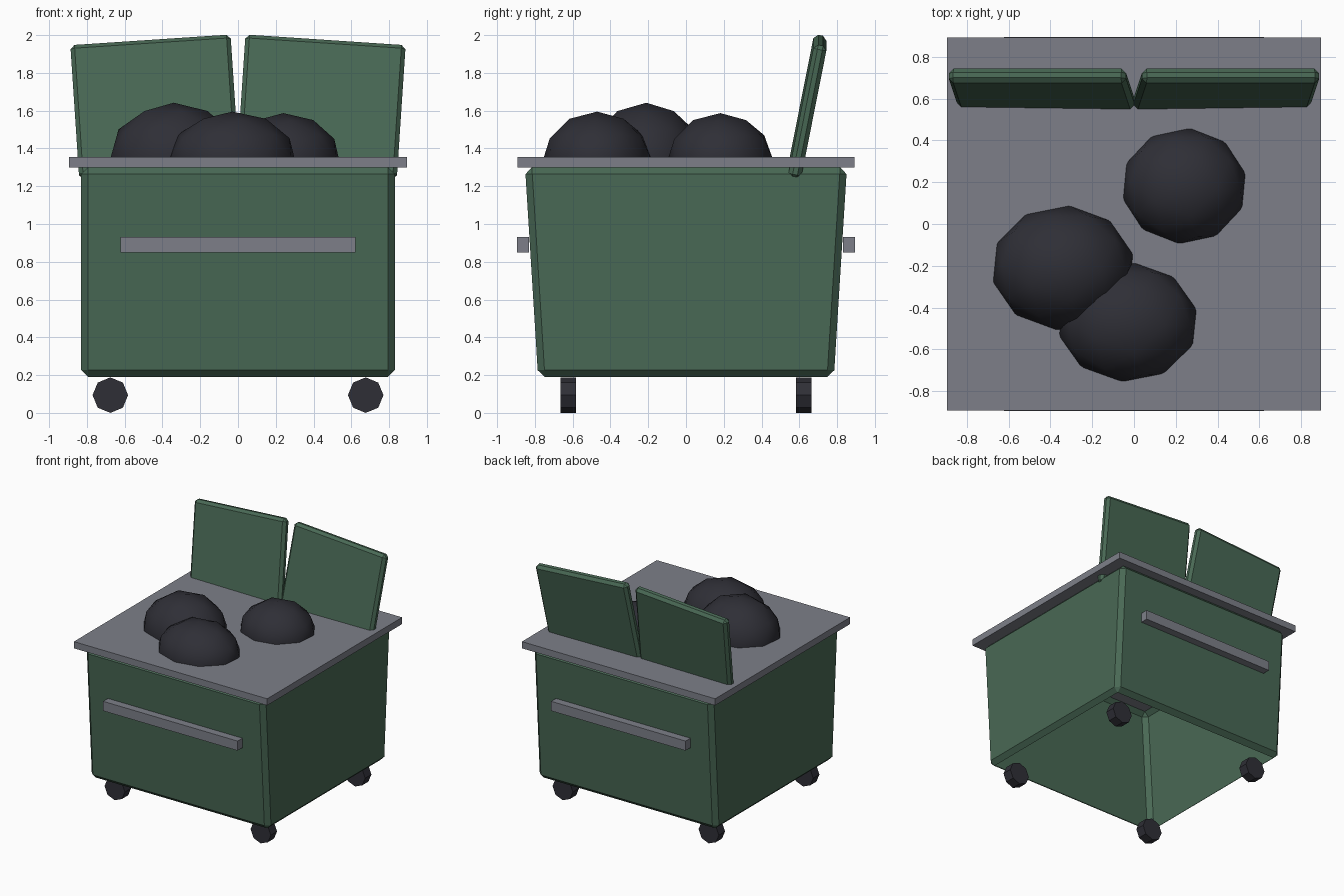
import bpy, bmesh, math
from mathutils import Matrix, Vector

if "Cube" in bpy.data.objects:
    bpy.data.objects.remove(bpy.data.objects["Cube"])


def material(name, rgb):
    m = bpy.data.materials.new(name)
    m.diffuse_color = (*rgb, 1)
    m.use_nodes = True
    m.node_tree.nodes["Principled BSDF"].inputs["Base Color"].default_value = m.diffuse_color
    return m


GREEN = material("bin_green", (0.066, 0.140, 0.090))
GREY = material("metal_grey", (0.205, 0.213, 0.250))
BLACK = material("bag_black", (0.028, 0.028, 0.037))


def finish(bm, name, mat, smooth=False):
    bmesh.ops.recalc_face_normals(bm, faces=bm.faces)
    for f in bm.faces:
        f.smooth = smooth
    me = bpy.data.meshes.new(name)
    bm.to_mesh(me)
    bm.free()
    me.materials.append(mat)
    ob = bpy.data.objects.new(name, me)
    bpy.context.collection.objects.link(ob)
    return ob


def new_box(size):
    bm = bmesh.new()
    bmesh.ops.create_cube(bm, size=1)
    bmesh.ops.scale(bm, vec=size, verts=bm.verts)
    return bm


def chamfer(bm, width):
    bmesh.ops.bevel(bm, geom=bm.edges[:], offset=width, segments=1,
                    profile=0.5, affect='EDGES')


def box(name, center, size, mat):
    bm = new_box(size)
    bmesh.ops.translate(bm, vec=center, verts=bm.verts)
    return finish(bm, name, mat)


# Tapered container shell, chamfered, open at top and bottom
bm = new_box((1.66, 2, 1.11))
for v in bm.verts:
    v.co.y *= 0.852 if v.co.z > 0 else 0.783
    v.co.z += 0.745
chamfer(bm, 0.036)
bm.normal_update()
caps = [f for f in bm.faces if abs(f.normal.z) > 0.95]
bmesh.ops.delete(bm, geom=caps, context='FACES')
finish(bm, "container_body", GREEN)

# Rim slab across the top
box("top_rim", (0, 0, 1.328), (1.79, 1.785, 0.056), GREY)

# Front and back lifting bars
for side, label in ((-1, "front"), (1, "back")):
    box(label + "_bar", (0, side * 0.863, 0.89), (1.245, 0.064, 0.08), GREY)

# Two open lids, leaning back and splayed outwards
for side, label in ((-1, "left"), (1, "right")):
    bm = new_box((0.85, 0.07, 0.72))
    chamfer(bm, 0.022)
    turn = (Matrix.Translation((side * 0.44, 0.643, 1.62))
            @ Matrix.Rotation(math.radians(side * 3.8), 4, 'Y')
            @ Matrix.Rotation(math.radians(-11.2), 4, 'X'))
    bmesh.ops.transform(bm, matrix=turn, verts=bm.verts)
    finish(bm, label + "_lid", GREEN)

# Eight-sided wheels
for sx, lr in ((-1, "left"), (1, "right")):
    for sy, fb in ((-1, "front"), (1, "back")):
        bm = bmesh.new()
        bmesh.ops.create_cone(bm, cap_ends=True, segments=8, radius1=0.094,
                              radius2=0.094, depth=0.082)
        place = (Matrix.Translation((sx * 0.676, sy * 0.624, 0.094))
                 @ Matrix.Rotation(math.pi / 2, 4, 'X'))
        bmesh.ops.transform(bm, matrix=place, verts=bm.verts)
        finish(bm, f"{fb}_{lr}_wheel", BLACK)

# Rubbish bags bulging through the top: centre, radii
bags = (
    ("left_bag", (-0.34, -0.21, 1.345), (0.345, 0.30, 0.297)),
    ("front_bag", (-0.03, -0.47, 1.34), (0.34, 0.288, 0.255)),
    ("right_bag", (0.24, 0.182, 1.34), (0.303, 0.28, 0.247)),
)
for name, center, radii in bags:
    bm = bmesh.new()
    bmesh.ops.create_icosphere(bm, subdivisions=2, radius=1)
    bmesh.ops.rotate(bm, cent=(0, 0, 0), verts=bm.verts,
                     matrix=Matrix.Rotation(math.radians(-5), 3, 'Z'))
    bmesh.ops.scale(bm, vec=radii, verts=bm.verts)
    bmesh.ops.translate(bm, vec=Vector(center), verts=bm.verts)
    finish(bm, name, BLACK, smooth=True)
